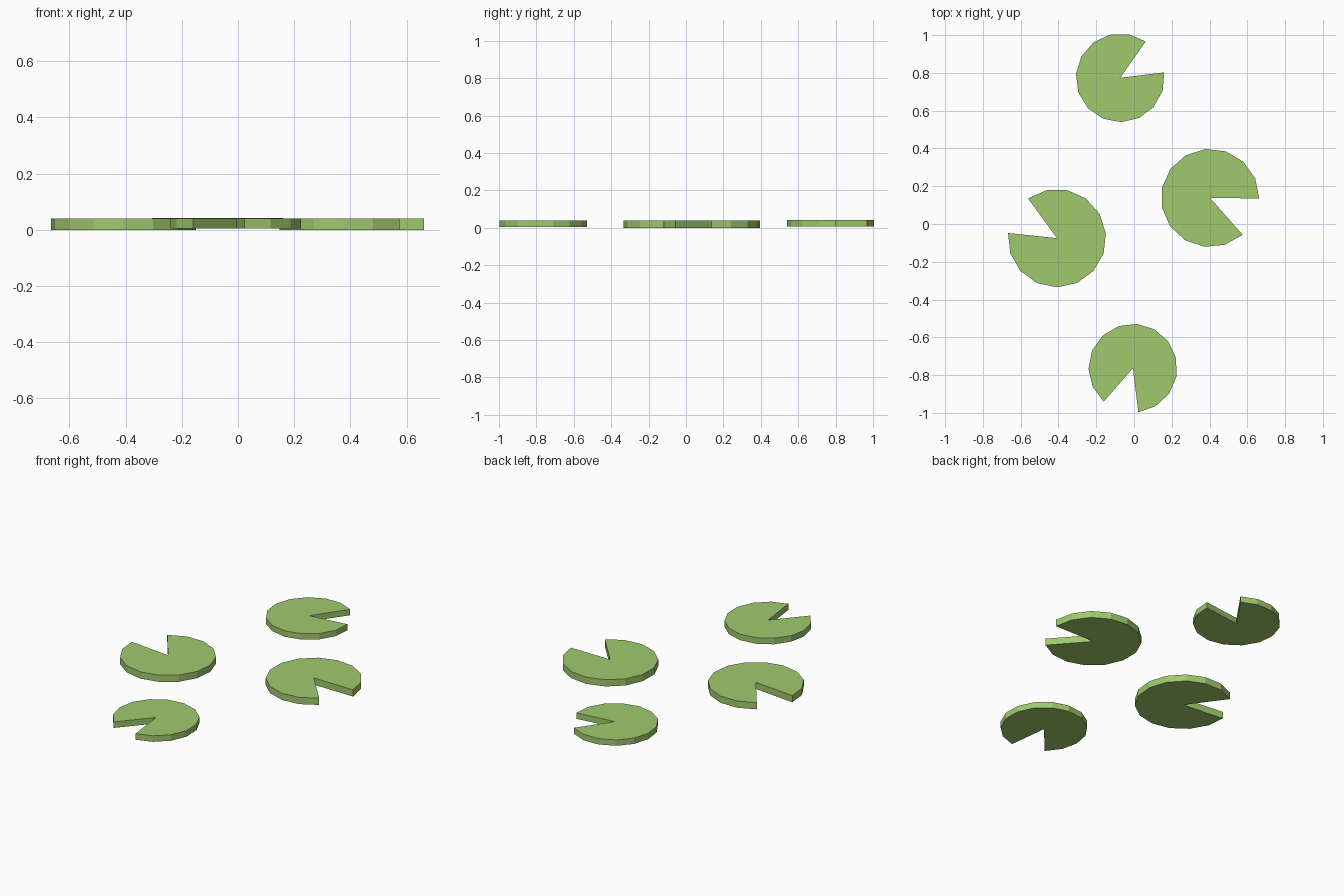
import bpy, bmesh
from math import cos, sin, radians

if "Cube" in bpy.data.objects:
    bpy.data.objects.remove(bpy.data.objects["Cube"])

leaf = bpy.data.materials.new("leaf_green")
leaf.diffuse_color = (0.35, 0.59, 0.155, 1)
leaf.use_nodes = True
leaf.node_tree.nodes["Principled BSDF"].inputs["Base Color"].default_value = leaf.diffuse_color

SIDES = 15   # full circle; two wedges are left out as the notch
NOTCH = 2


def lily_pad(name, x, y, radius, start, z0, z1):
    """Notched disc: outline runs anticlockwise from the start angle."""
    bm = bmesh.new()
    step = 360 / SIDES
    angles = [radians(start + i * step) for i in range(SIDES - NOTCH + 1)]
    outline = [(x, y)] + [(x + radius * cos(a), y + radius * sin(a)) for a in angles]
    face = bm.faces.new([bm.verts.new((px, py, z0)) for px, py in outline])
    ext = bmesh.ops.extrude_face_region(bm, geom=[face], use_keep_orig=True)
    top = [v for v in ext["geom"] if isinstance(v, bmesh.types.BMVert)]
    bmesh.ops.translate(bm, verts=top, vec=(0, 0, z1 - z0))
    bmesh.ops.recalc_face_normals(bm, faces=bm.faces)
    mesh = bpy.data.meshes.new(name)
    bm.to_mesh(mesh)
    bm.free()
    mesh.materials.append(leaf)
    obj = bpy.data.objects.new(name, mesh)
    bpy.context.collection.objects.link(obj)


# Two small pads front and back, two large pads left and right
lily_pad("lily_pad_back", -0.073, 0.774, 0.235, 103 - 312 + 264, 0.006, 0.041)
lily_pad("lily_pad_front", -0.006, -0.763, 0.235, 277, 0.004, 0.04)
lily_pad("lily_pad_right", 0.403, 0.138, 0.26, -0.6, 0.0, 0.04)
lily_pad("lily_pad_left", -0.408, -0.075, 0.26, 174 , 0.0, 0.04)
